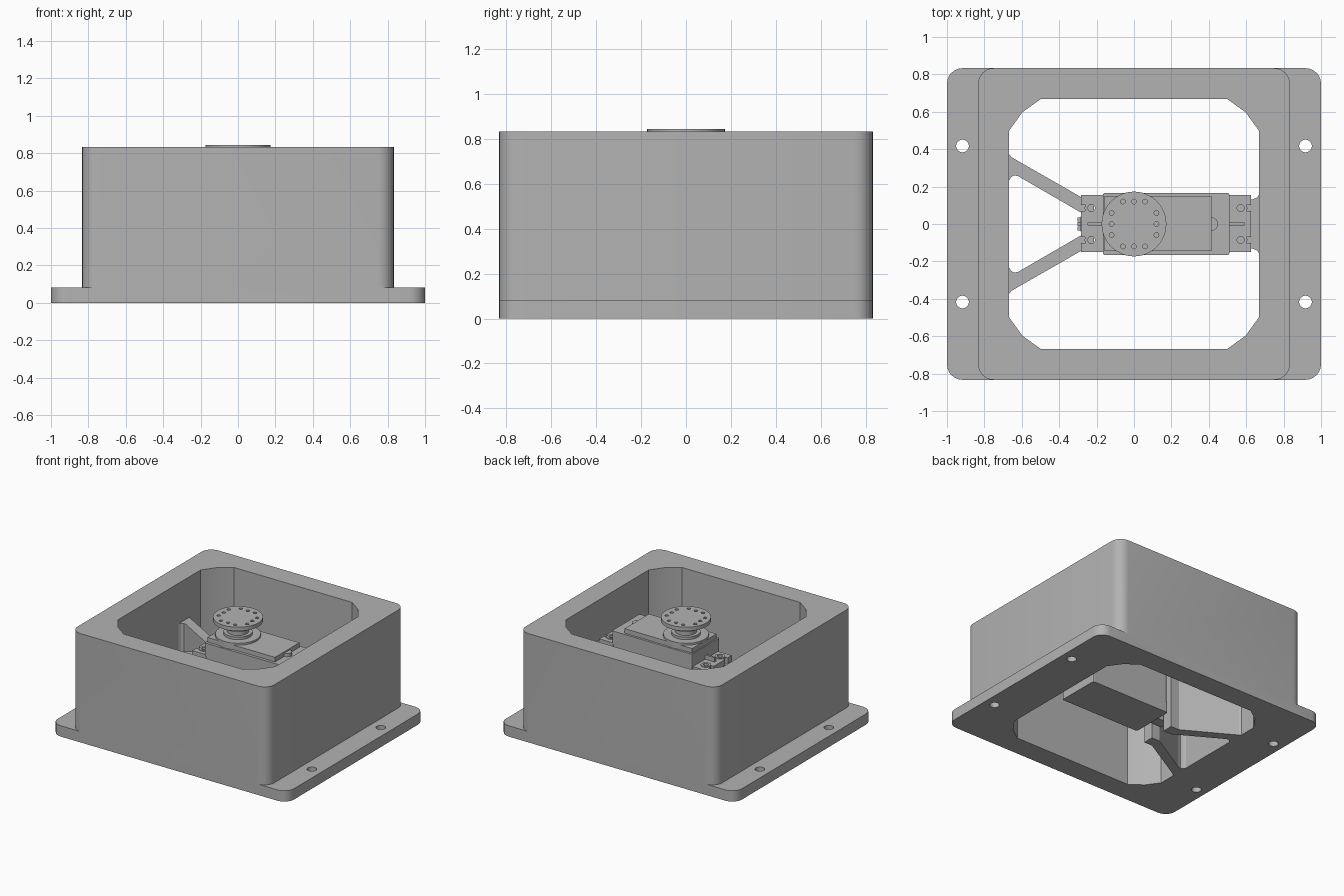
import bpy, bmesh, math

if "Cube" in bpy.data.objects:
    bpy.data.objects.remove(bpy.data.objects["Cube"])

grey = bpy.data.materials.new("grey plastic")
grey.diffuse_color = (0.45, 0.45, 0.45, 1)
grey.use_nodes = True
grey.node_tree.nodes["Principled BSDF"].inputs["Base Color"].default_value = grey.diffuse_color


def prism(name, pts, z0, z1):
    """Closed outline extruded from z0 to z1."""
    bm = bmesh.new()
    f = bm.faces.new([bm.verts.new((x, y, z0)) for x, y in pts])
    top = bmesh.ops.extrude_face_region(bm, geom=[f])["geom"]
    bmesh.ops.translate(bm, vec=(0, 0, z1 - z0),
                        verts=[v for v in top if isinstance(v, bmesh.types.BMVert)])
    bmesh.ops.recalc_face_normals(bm, faces=bm.faces)
    me = bpy.data.meshes.new(name)
    bm.to_mesh(me)
    bm.free()
    me.materials.append(grey)
    ob = bpy.data.objects.new(name, me)
    bpy.context.collection.objects.link(ob)
    return ob


def rect(x0, x1, y0, y1, r=0.0, n=6):
    """Rectangle outline, with rounded corners when r > 0."""
    if r == 0:
        return [(x0, y0), (x1, y0), (x1, y1), (x0, y1)]
    pts = []
    for cx, cy, a in ((x1 - r, y1 - r, 0), (x0 + r, y1 - r, 90),
                      (x0 + r, y0 + r, 180), (x1 - r, y0 + r, 270)):
        for i in range(n + 1):
            t = math.radians(a + 90 * i / n)
            pts.append((cx + r * math.cos(t), cy + r * math.sin(t)))
    return pts


def circle(x, y, r, n=32):
    return [(x + r * math.cos(2 * math.pi * i / n),
             y + r * math.sin(2 * math.pi * i / n)) for i in range(n)]


def boolean(ob, other, op):
    m = ob.modifiers.new(op, 'BOOLEAN')
    m.operation, m.object, m.solver = op, other, 'EXACT'
    bpy.context.view_layer.objects.active = ob
    bpy.ops.object.modifier_apply(modifier=m.name)
    bpy.data.objects.remove(other)


def cut(ob, pts, z0, z1):
    boolean(ob, prism("cutter", pts, z0, z1), 'DIFFERENCE')


def smooth(ob):
    bpy.ops.object.select_all(action='DESELECT')
    ob.select_set(True)
    bpy.context.view_layer.objects.active = ob
    bpy.ops.object.shade_smooth_by_angle(angle=math.radians(30))


# Housing: tall rounded box on a wide mounting flange, open through the middle
housing = prism("housing", rect(-1, 1, -.833, .833, .083), 0, .083)
boolean(housing, prism("walls", rect(-.833, .833, -.833, .833, .083), 0, .833), 'UNION')
quarter = [(.667, .5), (.597, .597), (.5, .667)]
opening = (quarter + [(-x, y) for x, y in reversed(quarter)]
           + [(-x, -y) for x, y in quarter] + [(x, -y) for x, y in reversed(quarter)])
cut(housing, opening, -.1, 1)
for sx in (-1, 1):
    for sy in (-1, 1):
        cut(housing, circle(sx * .917, sy * .417, .034), -.1, .2)

# Diagonal support arms carrying the actuator on the left
arm = [(-.672, .378), (-.655, .357), (-.285, .145), (-.215, .145), (-.215, .062),
       (-.285, .062), (-.62, .256), (-.64, .26), (-.658, .25), (-.672, .225)]
for side, s in (("back", 1), ("front", -1)):
    prism(side + "_support_arm", [(x, s * y) for x, y in arm], 0, .523)

# Support block on the right wall
half = [(.525, .13), (.63, .13), (.655, .14), (.672, .16)]
prism("support_block", half + [(x, -y) for x, y in reversed(half)], .18, .523)

# Actuator case: bottom cover, main case, top cover and gear boss
X0, X1, Y = -.167, .51, .167
prism("bottom_cover", rect(X0, X1, -Y, Y, .012, 2), .083, .165)
prism("case", rect(X0 + .004, X1 - .004, -Y + .004, Y - .004, .012, 2), .165, .56)
prism("upper_case", rect(X0, X1, -Y, Y, .012, 2), .56, .665)
prism("top_cover", rect(X0 + .01, .415, -.145, .15), .665, .70)
smooth(prism("cover_bump", circle(.415, 0, .035, 20), .665, .69))
smooth(prism("gear_boss", circle(0, 0, .158, 48), .665, .715))

# Mounting tabs with open screw slots, grommets and a stiffening rib
for label, inner, outer, hole in (("left", X0, -.283, -.228), ("right", X1, .625, .57)):
    a, b = sorted((inner, outer))
    tab = prism(label + "_mounting_tab", rect(a, b, -.15, .155), .523, .567)
    d = 1 if outer > inner else -1
    for s in (-1, 1):
        y = s * .085
        cut(tab, circle(hole, y, .036, 24), .4, .7)
        cut(tab, rect(*sorted((hole, outer + d * .02)), y - .016, y + .016), .4, .7)
        ring = prism(label + "_grommet", circle(hole, y, .036, 24), .52, .573)
        cut(ring, circle(hole, y, .019, 20), .4, .7)
        smooth(ring)
    a, b = sorted((inner, hole - d * .01 + d * .03))
    prism(label + "_tab_rib", rect(a, b, -.008, .008), .567, .60)

# Cable exit with three wires
prism("cable_grommet", rect(-.285, X0, -.04, .04), .10, .15)
for i in (-1, 0, 1):
    prism("wire", rect(-.302, -.285, i * .024 - .01, i * .024 + .01), .115, .135)

# Output shaft and collars
for name, r, z0, z1 in (("lower_collar", .10, .715, .735), ("output_shaft", .075, .735, .79),
                        ("upper_collar", .10, .775, .815)):
    smooth(prism(name, circle(0, 0, r, 40), z0, z1))

# Round horn with a ring of screw holes
horn = prism("horn_disc", circle(0, 0, .173, 64), .815, .845)
spots = [(.12, 0), (.12, .06), (.06, .12), (0, .12), (-.06, .12), (-.12, .06)]
for x, y in spots + [(-x, -y) for x, y in spots]:
    cut(horn, circle(x, y, .013, 12), .7, .9)
smooth(horn)
smooth(housing)
